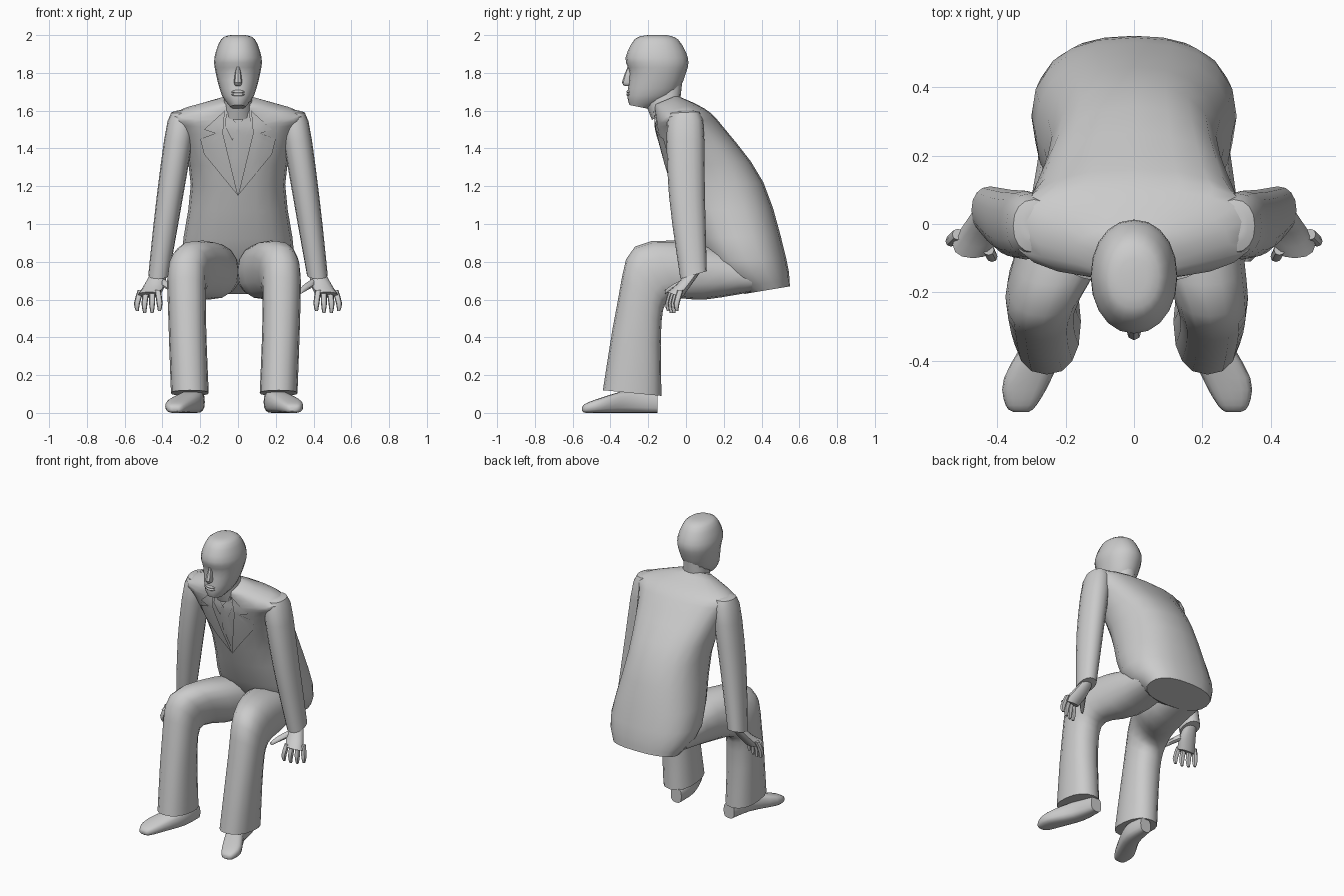
import bpy, bmesh, math
from mathutils import Vector
from mathutils.bvhtree import BVHTree

if "Cube" in bpy.data.objects:
    bpy.data.objects.remove(bpy.data.objects["Cube"], do_unlink=True)

shade = (.6, .6, .6, 1)
grey = bpy.data.materials.new("plain_grey")
grey.use_nodes = True
grey.diffuse_color = shade
grey.node_tree.nodes["Principled BSDF"].inputs["Base Color"].default_value = shade


def finish(name, bm):
    mesh = bpy.data.meshes.new(name)
    bm.to_mesh(mesh)
    bm.free()
    mesh.materials.append(grey)
    for face in mesh.polygons:
        face.use_smooth = True
    mesh.set_sharp_from_angle(angle=math.radians(40))
    obj = bpy.data.objects.new(name, mesh)
    bpy.context.collection.objects.link(obj)
    return obj


def ring(width, front, back, x=0):
    """Cross-section: half width, front and back points (y, z), middle x."""
    front, back = Vector((x, *front)), Vector((x, *back))
    return (front + back) / 2, Vector((width, 0, 0)), (front - back) / 2


def blend(before, start, end, after, t):
    """Smooth curve from start to end, guided by the neighbours."""
    leave, arrive = (end - before) / 2, (after - start) / 2
    ease = t * t * (3 - 2 * t)
    return (start.lerp(end, ease) + leave * t * (1 - t) ** 2
            - arrive * t * t * (1 - t))


def smooth_rings(keys, steps):
    padded = [keys[0], *keys, keys[-1]]
    for group in zip(padded, padded[1:], padded[2:], padded[3:]):
        for step in range(steps):
            yield [blend(*parts, step / steps) for parts in zip(*group)]
    yield keys[-1]


def loft(name, keys, sides=16, square=.9, mirror=1, steps=3):
    """Skin a smooth run of rounded cross-sections."""
    def rounded(value):
        return math.copysign(abs(value) ** square, value)

    bm = bmesh.new()
    loops = []
    for centre, across, along in smooth_rings(keys, steps):
        loop = []
        for i in range(sides):
            angle = math.tau * i / sides
            point = centre + across * rounded(math.sin(angle)) + along * rounded(math.cos(angle))
            point.x *= mirror
            loop.append(bm.verts.new(point))
        loops.append(loop)
    for low, high in zip(loops, loops[1:]):
        for i in range(sides):
            bm.faces.new((low[i - 1], low[i], high[i], high[i - 1]))
    bm.faces.new(loops[0])
    bm.faces.new(loops[-1])
    bmesh.ops.recalc_face_normals(bm, faces=bm.faces)
    return finish(name, bm)


def blob(name, location, size):
    bm = bmesh.new()
    bmesh.ops.create_uvsphere(bm, u_segments=12, v_segments=8, radius=1)
    bmesh.ops.scale(bm, vec=size, verts=bm.verts)
    bmesh.ops.translate(bm, vec=location, verts=bm.verts)
    finish(name, bm)


# Jacket body, from hem to collar
jacket = loft("jacket", [
    ring(width=.23, front=(.31, .63), back=(.55, .67)),
    ring(width=.3, front=(.1, .8), back=(.53, .82)),
    ring(width=.25, front=(-.07, 1.2), back=(.41, 1.22)),
    ring(width=.31, front=(-.15, 1.47), back=(.2, 1.51)),
    ring(width=.35, front=(-.16, 1.55), back=(.1, 1.61)),
    ring(width=.1, front=(-.17, 1.63), back=(-.05, 1.68)),
], sides=20, square=.85)

# Neck, head and face
loft("neck", [
    ring(width=.08, front=(-.18, 1.55), back=(-.03, 1.66)),
    ring(width=.07, front=(-.22, 1.65), back=(-.02, 1.75)),
])
loft("head", [
    ring(width=.04, front=(-.3, 1.63), back=(-.2, 1.61)),
    ring(width=.085, front=(-.31, 1.68), back=(-.06, 1.68)),
    ring(width=.118, front=(-.3, 1.8), back=(0, 1.8)),
    ring(width=.125, front=(-.32, 1.88), back=(.01, 1.88)),
    ring(width=.09, front=(-.27, 1.98), back=(-.04, 1.975)),
    ring(width=.04, front=(-.2, 2), back=(-.1, 2)),
], sides=20, square=.95)
loft("nose", [
    ring(width=.01, front=(-.31, 1.83), back=(-.28, 1.83)),
    ring(width=.022, front=(-.34, 1.75), back=(-.28, 1.75)),
    ring(width=.01, front=(-.32, 1.73), back=(-.28, 1.73)),
], sides=8, steps=2)
for name, height in (("upper_lip", 1.7), ("lower_lip", 1.685)):
    blob(name, location=(0, -.3, height), size=(.035, .016, .01))


def finger(name, place, mirror):
    """One of four fingers fanning out from the knuckles."""
    thick = .016
    tip = .525 + .01 * abs(place - 1.5)

    def joint(z, spread, scale):
        x = .425 + .03 * place + .01 * spread * (place - 1)
        y = -.075 + .015 * place - .02 * spread
        return ring(thick * scale, (y - thick * scale, z), (y + thick * scale, z), x)

    loft(name, [joint(.65, 0, 1), joint(.58, 1, 1), joint(tip, .9, .5)],
         sides=8, mirror=mirror, steps=2)


# Paired limbs; the right leg is set a little wider
for label, hand, splay in (("left", 1, 0), ("right", -1, .04)):
    loft(label + "_sleeve", [
        ring(x=.29, width=.03, front=(-.04, 1.6), back=(.03, 1.6)),
        ring(x=.3, width=.073, front=(-.1, 1.54), back=(.09, 1.55)),
        ring(x=.36, width=.07, front=(-.09, 1.15), back=(.1, 1.15)),
        ring(x=.42, width=.055, front=(-.03, .71), back=(.11, .75)),
    ], mirror=hand)
    loft(label + "_palm", [
        ring(x=.42, width=.04, front=(0, .74), back=(.08, .75)),
        ring(x=.44, width=.055, front=(-.05, .68), back=(.03, .68)),
        ring(x=.47, width=.06, front=(-.1, .64), back=(-.02, .61)),
    ], sides=12, mirror=hand)
    for place in range(4):
        finger(f"{label}_finger_{place + 1}", place, hand)
    loft(label + "_thumb", [
        ring(x=.4, width=.02, front=(-.01, .71), back=(-.01, .67)),
        ring(x=.36, width=.02, front=(-.07, .68), back=(-.07, .65)),
        ring(x=.33, width=.01, front=(-.11, .65), back=(-.11, .63)),
    ], sides=8, mirror=hand)
    loft(label + "_trouser_leg", [
        ring(x=.13, width=.13, front=(.35, .8), back=(.35, .64)),
        ring(x=.15, width=.15, front=(.05, .9), back=(.1, .6)),
        ring(x=.22 + splay, width=.11, front=(-.27, .88), back=(-.08, .6)),
        ring(x=.23 + splay, width=.1, front=(-.36, .6), back=(-.13, .48)),
        ring(x=.215 + splay, width=.1, front=(-.44, .12), back=(-.13, .09)),
    ], square=.85, mirror=hand)
    loft(label + "_shoe", [
        ring(x=.18 + splay, width=.04, front=(-.15, .1), back=(-.15, 0)),
        ring(x=.2 + splay, width=.06, front=(-.3, .12), back=(-.3, 0)),
        ring(x=.27 + splay, width=.07, front=(-.45, .08), back=(-.45, 0)),
        ring(x=.29 + splay, width=.045, front=(-.53, .05), back=(-.53, 0)),
        ring(x=.29 + splay, width=.02, front=(-.55, .03), back=(-.55, .01)),
    ], square=.7, mirror=hand)

# Thin cloth plates laid on the chest
chest = BVHTree.FromPolygons([v.co for v in jacket.data.vertices],
                             [tuple(f.vertices) for f in jacket.data.polygons])


def plate(name, outline, lift, mirror=1):
    bm = bmesh.new()
    bm.faces.new([bm.verts.new((x * mirror, -1, z)) for x, z in outline])
    bm.normal_update()
    bmesh.ops.triangulate(bm, faces=bm.faces)
    bmesh.ops.subdivide_edges(bm, edges=bm.edges, cuts=3, use_grid_fill=True)
    for vert in bm.verts:
        hit = chest.ray_cast(vert.co, Vector((0, 1, 0)))[0]
        vert.co.y = (hit.y if hit else -.16) - lift
    bm.normal_update()
    bmesh.ops.reverse_faces(bm, faces=[f for f in bm.faces if f.normal.y > 0])
    finish(name, bm)


plate("tie", [(-.02, 1.5), (.02, 1.5), (.035, 1.35), (0, 1.2), (-.035, 1.35)], lift=.005)
for label, hand in (("left", 1), ("right", -1)):
    plate(label + "_lapel", [(.07, 1.6), (.18, 1.5), (.12, 1.48), (.2, 1.45), (.18, 1.37),
                             (0, 1.15), (.08, 1.48)], lift=.009, mirror=hand)
    plate(label + "_shirt_collar", [(0, 1.52), (.06, 1.6), (.07, 1.52), (.03, 1.44)],
          lift=.008, mirror=hand)
